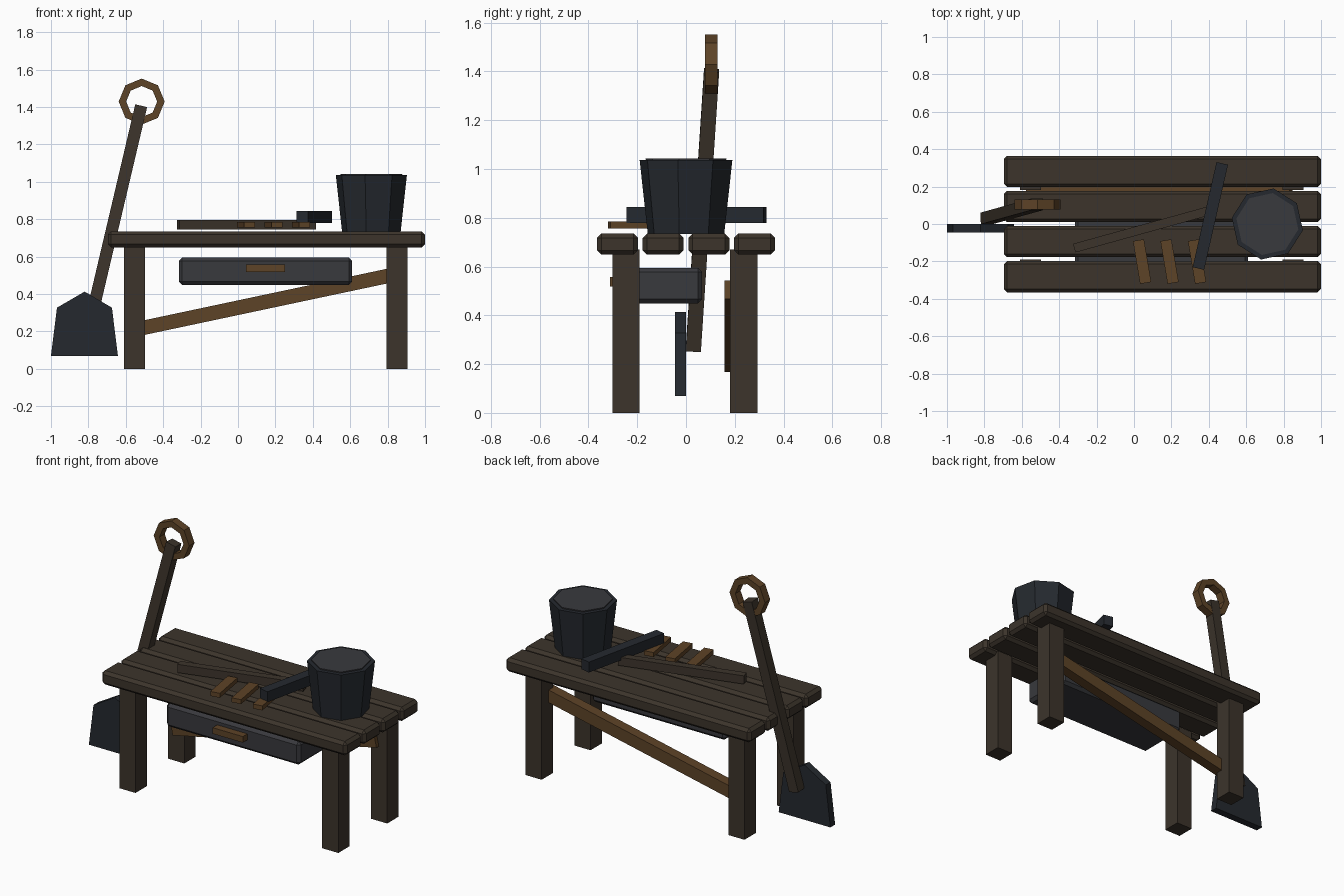
import bpy, bmesh, math
from mathutils import Vector

if "Cube" in bpy.data.objects:
    bpy.data.objects.remove(bpy.data.objects["Cube"])


def material(name, rgb):
    m = bpy.data.materials.new(name)
    m.diffuse_color = (*rgb, 1)
    m.use_nodes = True
    m.node_tree.nodes["Principled BSDF"].inputs["Base Color"].default_value = m.diffuse_color
    return m


DARK_WOOD = material("dark_wood", (0.045, 0.034, 0.024))
BROWN_WOOD = material("brown_wood", (0.11, 0.056, 0.02))
STEEL = material("steel", (0.018, 0.022, 0.028))
GREY = material("grey_metal", (0.04, 0.041, 0.047))


def finish(bm, name, mat, bevel=0):
    bmesh.ops.recalc_face_normals(bm, faces=bm.faces)
    me = bpy.data.meshes.new(name)
    bm.to_mesh(me)
    bm.free()
    ob = bpy.data.objects.new(name, me)
    bpy.context.collection.objects.link(ob)
    me.materials.append(mat)
    if bevel:
        mod = ob.modifiers.new("chamfer", 'BEVEL')
        mod.width = bevel
        mod.segments = 1
    return ob


def box(name, mat, center, size, rot_z=0, bevel=0):
    bm = bmesh.new()
    bmesh.ops.create_cube(bm, size=1)
    bmesh.ops.scale(bm, vec=size, verts=bm.verts)
    ob = finish(bm, name, mat, bevel)
    ob.location = center
    ob.rotation_euler.z = math.radians(rot_z)
    return ob


def bar(name, mat, a, b, width, depth):
    # box whose long axis runs from a to b; depth is measured along y
    a, b = Vector(a), Vector(b)
    axis = (b - a).normalized()
    side = axis.cross(Vector((0, 1, 0))).normalized()
    deep = side.cross(axis)
    corners = [(-1, -1), (1, -1), (1, 1), (-1, 1)]
    bm = bmesh.new()
    rings = [[bm.verts.new(p + side * u * width / 2 + deep * v * depth / 2)
              for u, v in corners] for p in (a, b)]
    for r in rings:
        bm.faces.new(r)
    for i in range(4):
        j = (i + 1) % 4
        bm.faces.new((rings[0][i], rings[0][j], rings[1][j], rings[1][i]))
    return finish(bm, name, mat)


def frustum(name, mat, center, r1, r2, z1, z2, rot_z):
    bm = bmesh.new()
    bmesh.ops.create_cone(bm, cap_ends=True, segments=8, radius1=r1,
                          radius2=r2, depth=z2 - z1)
    ob = finish(bm, name, mat)
    ob.location = (*center, (z1 + z2) / 2)
    ob.rotation_euler.z = math.radians(rot_z)
    return ob


# Table top planks
for i in range(4):
    box(f"plank_{i + 1}", DARK_WOOD, (0.152, -0.281 + 0.1873 * i, 0.692),
        (1.696, 0.168, 0.087), bevel=0.018)

# Legs
for xn, x in (("left", -0.554), ("right", 0.85)):
    for yn, y in (("front", -0.246), ("back", 0.237)):
        box(f"{yn}_{xn}_leg", DARK_WOOD, (x, y, 0.335), (0.112, 0.112, 0.67))

# Diagonal back brace
bar("back_brace", BROWN_WOOD, (-0.57, 0.19, 0.206), (0.84, 0.19, 0.505),
    0.077, 0.066)

# Drawer and handle
box("drawer", GREY, (0.147, -0.1, 0.522), (0.927, 0.333, 0.146), bevel=0.018)
box("drawer_handle", BROWN_WOOD, (0.147, -0.28, 0.538), (0.21, 0.064, 0.038))

# Bucket and its contents
frustum("bucket", STEEL, (0.713, 0), 0.159, 0.193, 0.733, 1.036, -10)
frustum("bucket_fill", GREY, (0.713, 0), 0.16, 0.168, 0.95, 1.043, -10)

# Tools and slats on the table
box("wooden_bar", DARK_WOOD, (0.045, -0.028, 0.771), (0.757, 0.048, 0.052), 15.5)
box("metal_bar", STEEL, (0.408, 0.043, 0.812), (0.576, 0.063, 0.065), 77.2)
for i in range(3):
    box(f"slat_{i + 1}", BROWN_WOOD, (0.043 + 0.147 * i, -0.201, 0.77),
        (0.06, 0.232, 0.028), 9.5)

# Shovel shaft
bar("shovel_shaft", DARK_WOOD, (-0.788, 0.03, 0.258), (-0.518, 0.105, 1.405),
    0.065, 0.062)

# Shovel blade, extruded from a five-point outline
outline = [(-1, 0.07), (-0.642, 0.07), (-0.674, 0.327), (-0.82, 0.413),
           (-0.968, 0.327)]
bm = bmesh.new()
face = bm.faces.new([bm.verts.new((x, -0.046, z)) for x, z in outline])
ext = bmesh.ops.extrude_face_region(bm, geom=[face], use_keep_orig=True)
bmesh.ops.translate(bm, vec=(0, 0.047, 0), verts=[
    v for v in ext["geom"] if isinstance(v, bmesh.types.BMVert)])
finish(bm, "shovel_blade", STEEL)

# Shovel ring grip: octagon with a rectangular section
bm = bmesh.new()
section = [(0.123, -0.026), (0.123, 0.026), (0.083, 0.026), (0.083, -0.026)]
rings = []
for k in range(8):
    c, s = math.cos(k * math.pi / 4), math.sin(k * math.pi / 4)
    rings.append([bm.verts.new((r * c, y, r * s)) for r, y in section])
for k in range(8):
    p, q = rings[k], rings[(k + 1) % 8]
    for i in range(4):
        j = (i + 1) % 4
        bm.faces.new((p[i], p[j], q[j], q[i]))
finish(bm, "shovel_grip", BROWN_WOOD).location = (-0.515, 0.104, 1.429)
